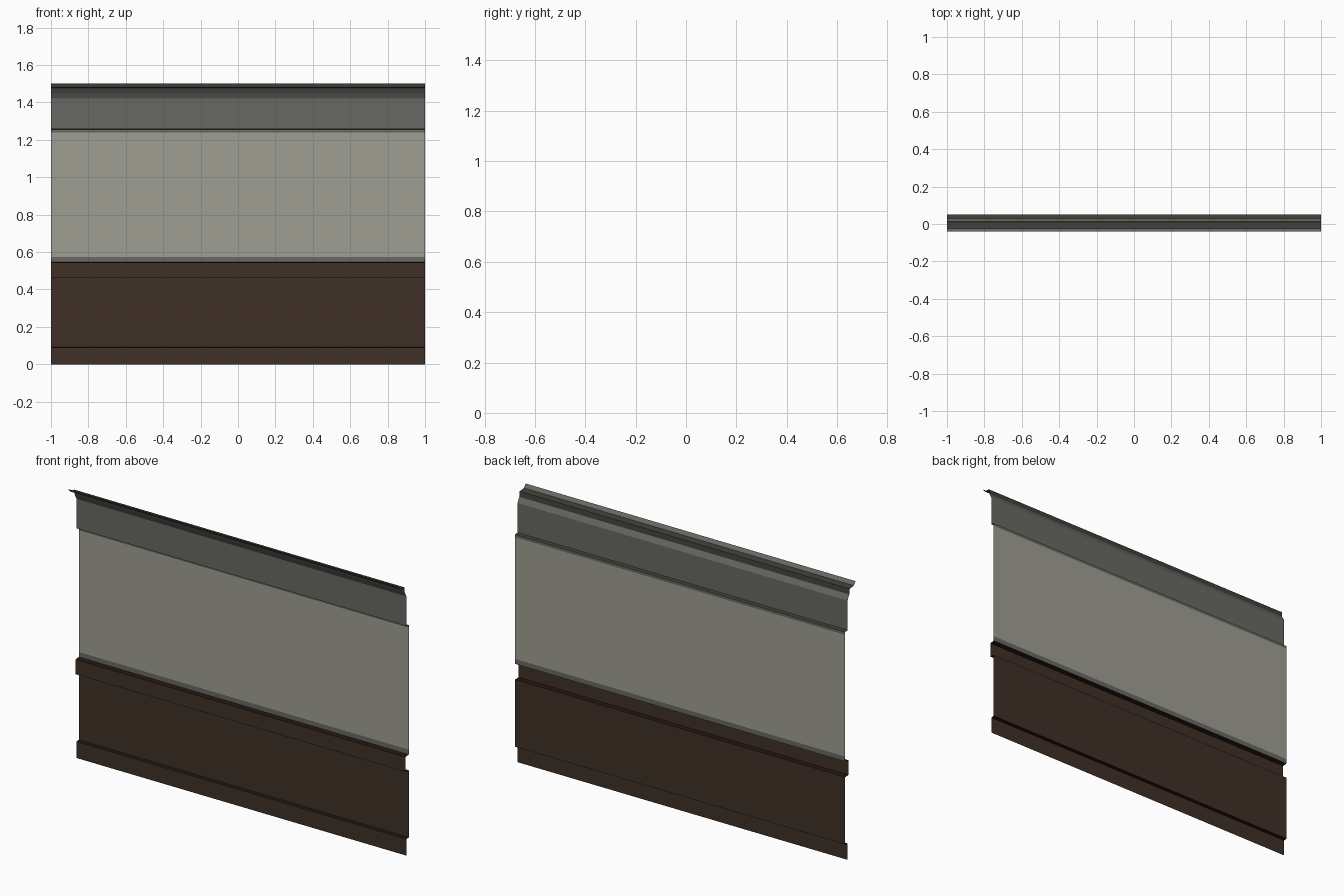
import bpy

if "Cube" in bpy.data.objects:
    bpy.data.objects.remove(bpy.data.objects["Cube"])


def material(name, rgb):
    m = bpy.data.materials.new(name)
    m.diffuse_color = (*rgb, 1.0)
    m.use_nodes = True
    m.node_tree.nodes["Principled BSDF"].inputs["Base Color"].default_value = m.diffuse_color
    return m


BROWN = material("brown wood", (0.051, 0.030, 0.020))
SHADOW_BROWN = material("deep brown", (0.018, 0.008, 0.006))
BEIGE = material("stone beige", (0.345, 0.345, 0.292))
GREY = material("grey trim", (0.138, 0.138, 0.127))
DARK_GREY = material("dark grey trim", (0.051, 0.051, 0.042))


def strip(name, profile, mats):
    """Sweep an open (y, z) profile along x; one material per segment."""
    verts = [(x, y, z) for y, z in profile for x in (-1, 1)]
    faces = [(2 * i, 2 * i + 1, 2 * i + 3, 2 * i + 2)
             for i in range(len(profile) - 1)]
    me = bpy.data.meshes.new(name)
    me.from_pydata(verts, [], faces)
    slots = list(dict.fromkeys(mats))
    for m in slots:
        me.materials.append(m)
    for poly, m in zip(me.polygons, mats):
        poly.material_index = slots.index(m)
    me.update()
    ob = bpy.data.objects.new(name, me)
    bpy.context.collection.objects.link(ob)
    return ob


WALL, TRIM, RAIL = 0.05, 0.03, 0.022

# skirting board with its top ledge
strip("skirting", [(TRIM, 0), (TRIM, 0.09), (WALL, 0.092)],
      [BROWN, SHADOW_BROWN])

# lower wood panel
strip("lower_panel", [(WALL, 0.092), (WALL, 0.46)], [BROWN])

# projecting chair rail
strip("chair_rail",
      [(WALL, 0.46), (RAIL, 0.462), (RAIL, 0.543), (WALL, 0.546)],
      [SHADOW_BROWN, BROWN, SHADOW_BROWN])

# plain wall with narrow grey borders
strip("upper_wall",
      [(WALL, 0.546), (WALL, 0.573), (WALL, 1.24), (WALL, 1.255)],
      [GREY, BEIGE, GREY])

# frieze band
strip("frieze", [(WALL, 1.255), (TRIM, 1.258), (TRIM, 1.42)],
      [DARK_GREY, GREY])

# stepped cornice
strip("cornice",
      [(TRIM, 1.42), (0.015, 1.448), (0.012, 1.477), (-0.025, 1.481), (-0.04, 1.50)],
      [GREY, DARK_GREY, DARK_GREY, GREY])
